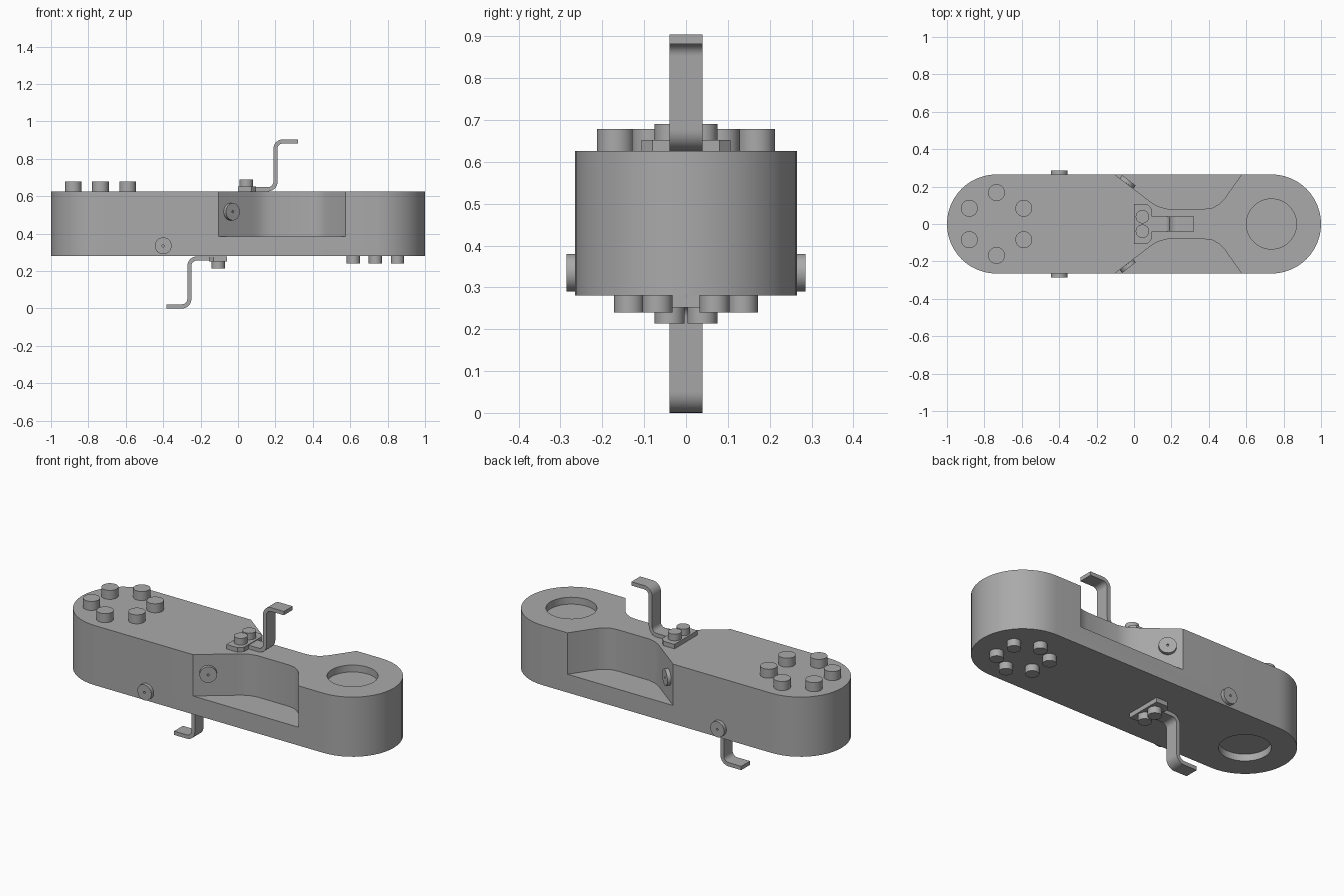
import bpy, bmesh
from math import pi, cos, sin, radians
from mathutils import Matrix, Vector

cube = bpy.data.objects.get("Cube")
if cube:
    bpy.data.objects.remove(cube, do_unlink=True)

GREY = (0.4, 0.4, 0.4, 1)
metal = bpy.data.materials.new("grey metal")
metal.use_nodes = True
metal.diffuse_color = GREY
metal.node_tree.nodes["Principled BSDF"].inputs["Base Color"].default_value = GREY

BOTTOM, TOP, HALF = 0.28, 0.626, 0.265
END_X = 1 - HALF


def finish(name, bm):
    bmesh.ops.recalc_face_normals(bm, faces=bm.faces)
    mesh = bpy.data.meshes.new(name)
    bm.to_mesh(mesh)
    bm.free()
    mesh.materials.append(metal)
    obj = bpy.data.objects.new(name, mesh)
    bpy.context.collection.objects.link(obj)
    return obj


def smooth(obj):
    bpy.ops.object.select_all(action='DESELECT')
    obj.select_set(True)
    bpy.context.view_layer.objects.active = obj
    bpy.ops.object.shade_smooth_by_angle(angle=radians(35))
    return obj


def prism(name, outline, low, high):
    """Extrude an xy outline from low to high."""
    bm = bmesh.new()
    face = bm.faces.new([bm.verts.new((x, y, low)) for x, y in outline])
    new = bmesh.ops.extrude_face_region(bm, geom=[face])["geom"]
    verts = [v for v in new if isinstance(v, bmesh.types.BMVert)]
    bmesh.ops.translate(bm, verts=verts, vec=(0, 0, high - low))
    return finish(name, bm)


def arc(cx, cy, r, start, end, steps):
    angles = [radians(start + (end - start) * i / steps) for i in range(steps + 1)]
    return [(cx + r * cos(a), cy + r * sin(a)) for a in angles]


def disc(name, base, axis, radius, height, pin=False):
    """Round head standing on base along axis, with an optional centre hole."""
    bm = bmesh.new()
    bmesh.ops.create_cone(bm, cap_ends=True, segments=32, radius1=radius,
                          radius2=radius, depth=height,
                          matrix=Matrix.Translation((0, 0, height / 2)))
    if pin:
        bm.normal_update()
        cap = max(bm.faces, key=lambda f: f.calc_center_median().z)
        bmesh.ops.inset_region(bm, faces=[cap], thickness=radius - 0.006)
        bmesh.ops.translate(bm, verts=bmesh.ops.extrude_discrete_faces(
            bm, faces=[cap])["faces"][0].verts, vec=(0, 0, -height / 2))
        bmesh.ops.remove_doubles(bm, verts=bm.verts, dist=0.0001)
    turn = Vector((0, 0, 1)).rotation_difference(Vector(axis)).to_matrix().to_4x4()
    bm.transform(Matrix.Translation(base) @ turn)
    return smooth(finish(name, bm))


# Main arm with rounded ends
stadium = arc(END_X, 0, HALF, -90, 90, 24) + arc(-END_X, 0, HALF, 90, 270, 24)
body = prism("arm_body", stadium, BOTTOM, TOP)

# Side notches and shallow round recesses
cutters = []
notch = [(-0.234, 0.365), (0.08, 0.125), (0.11, 0.104), (0.14, 0.09), (0.18, 0.081),
         (0.38, 0.081), (0.42, 0.087), (0.455, 0.106), (0.48, 0.13),
         (0.575, 0.265), (0.645, 0.365)]
for side in (1, -1):
    cutters.append(prism("notch_cutter", [(x, y * side) for x, y in notch], 0.386, 0.8))
recess = 0.04
for x, z in ((END_X, TOP), (-END_X, BOTTOM)):
    cutters.append(prism("recess_cutter", arc(x, 0, 0.134, 0, 352.5, 47),
                         z - recess, z + recess))
for cutter in cutters:
    mod = body.modifiers.new("cut", 'BOOLEAN')
    mod.operation = 'DIFFERENCE'
    mod.solver = 'EXACT'
    mod.object = cutter
bpy.ops.object.select_all(action='DESELECT')
body.select_set(True)
bpy.context.view_layer.objects.active = body
for mod in list(body.modifiers):
    bpy.ops.object.modifier_apply(modifier=mod.name)
for cutter in cutters:
    bpy.data.objects.remove(cutter, do_unlink=True)
smooth(body)

# Rings of bolts at opposite ends
for i in range(6):
    a = radians(30 + 60 * i)
    disc("top_bolt", (-END_X + 0.168 * cos(a), 0.168 * sin(a), TOP),
         (0, 0, 1), 0.045, 0.052)
    disc("bottom_bolt", (END_X + 0.136 * cos(a), 0.136 * sin(a), BOTTOM),
         (0, 0, -1), 0.036, 0.04)

# Side and notch screws
for side in (1, -1):
    disc("side_screw", (-0.4, HALF * side, 0.335), (0, side, 0), 0.045, 0.021, True)
    disc("notch_screw", (-0.04, 0.217 * side, 0.517), (0.607, 0.795 * side, 0),
         0.046, 0.021, True)


def strap(name):
    """Bent strip: along the plate, up, then out again."""
    t, w = 0.022, 0.04
    x0, x1, x2, z0, z1 = 0.09, 0.2, 0.322, TOP + t / 2, 0.904 - t / 2
    r = 0.04
    path = [(x0, z0)] + arc(x1 - r, z0 + r, r, -90, 0, 8)
    path += arc(x1 + r, z1 - r, r, 180, 90, 8) + [(x2, z1)]
    bm = bmesh.new()
    rows = []
    for i, (x, z) in enumerate(path):
        a = Vector(path[max(i - 1, 0)])
        b = Vector(path[min(i + 1, len(path) - 1)])
        d = (b - a).normalized() * t / 2
        rows.append([bm.verts.new((x - s * d.y, y, z + s * d.x))
                     for s, y in ((1, w), (1, -w), (-1, -w), (-1, w))])
    for p, q in zip(rows, rows[1:]):
        for k in range(4):
            bm.faces.new((p[k], p[k - 1], q[k - 1], q[k]))
    bm.faces.new(rows[0])
    bm.faces.new(rows[-1])
    return smooth(finish(name, bm))


# Bent clips above and below, the lower one turned half round
flip = Matrix.Translation((-0.06, 0, 0.904)) @ Matrix.Rotation(pi, 4, 'Y')
outline = [(0, -0.106), (0.072, -0.106), (0.096, -0.08),
           (0.096, 0.08), (0.072, 0.106), (0, 0.106)]
for place, move in (("upper", Matrix()), ("lower", flip)):
    parts = [prism(place + "_clip_plate", outline, TOP, TOP + 0.026),
             strap(place + "_clip_strap")]
    for y in (-0.039, 0.039):
        parts.append(disc(place + "_clip_bolt", (0.045, y, TOP + 0.026),
                          (0, 0, 1), 0.036, 0.038))
    for part in parts:
        part.data.transform(move)
